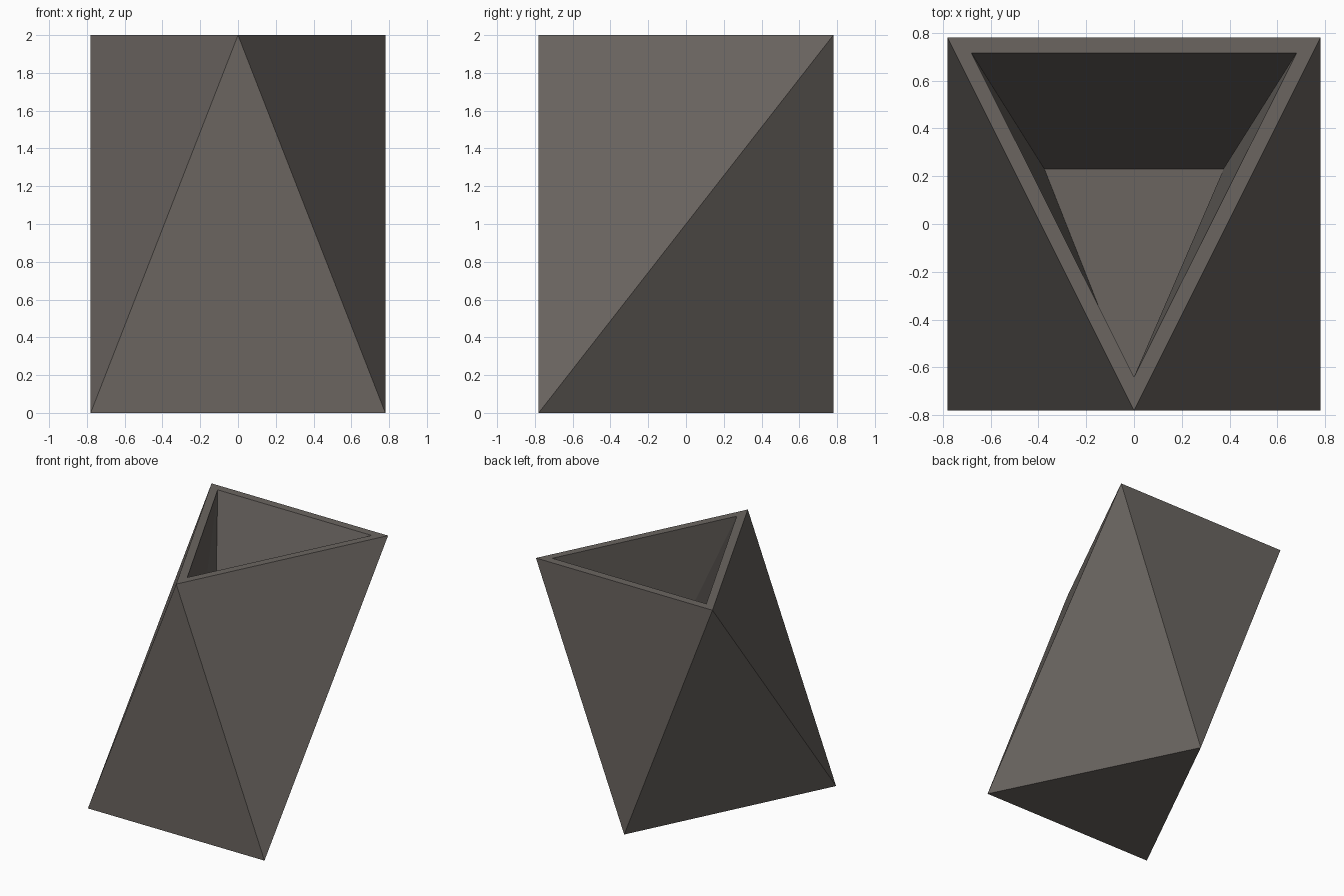
import bpy, bmesh

if "Cube" in bpy.data.objects:
    bpy.data.objects.remove(bpy.data.objects["Cube"])

R = 0.78       # half width of the outer body
H = 2.0        # body height
FLOOR = 0.42   # height of the cavity floor


def triangle(bm, half_w, y_base, y_tip, z):
    """Left base, right base and tip corners of a level triangle."""
    return [bm.verts.new(p) for p in
            ((-half_w, y_base, z), (half_w, y_base, z), (0, y_tip, z))]


bm = bmesh.new()
# Opposed triangles at foot and top, plus the tapered cavity
foot_l, foot_r, foot_tip = foot = triangle(bm, R, -R, R, 0)
top_l, top_r, top_tip = top = triangle(bm, R, R, -R, H)
rim = triangle(bm, 0.68, 0.715, -0.64, H)
base = triangle(bm, 0.375, 0.23, -0.72, FLOOR)

# Twisted outer sides: front, back and two triangles on each flank
for f in ((foot_l, foot_r, top_tip), (top_r, top_l, foot_tip),
          (foot_r, top_r, top_tip), (foot_r, foot_tip, top_r),
          (foot_l, top_tip, top_l), (foot_l, top_l, foot_tip)):
    bm.faces.new(f)
bm.faces.new(foot)

# Rim and cavity floor
for i in range(3):
    j = (i + 1) % 3
    bm.faces.new((top[i], top[j], rim[j], rim[i]))
bm.faces.new(base)

# Cavity walls
bm.faces.new((rim[0], rim[1], base[1], base[0]))
bm.faces.new((rim[1], rim[2], base[1]))
bm.faces.new((rim[2], base[2], base[1]))
bm.faces.new((rim[0], base[0], base[2]))
bm.faces.new((rim[0], base[2], rim[2]))
bmesh.ops.recalc_face_normals(bm, faces=bm.faces)

mesh = bpy.data.meshes.new("twisted_vase")
bm.to_mesh(mesh)
bm.free()
vase = bpy.data.objects.new("twisted_vase", mesh)
bpy.context.collection.objects.link(vase)

mat = bpy.data.materials.new("warm_grey")
mat.diffuse_color = (0.145, 0.13, 0.118, 1)
mat.use_nodes = True
mat.node_tree.nodes["Principled BSDF"].inputs["Base Color"].default_value = mat.diffuse_color
mesh.materials.append(mat)
